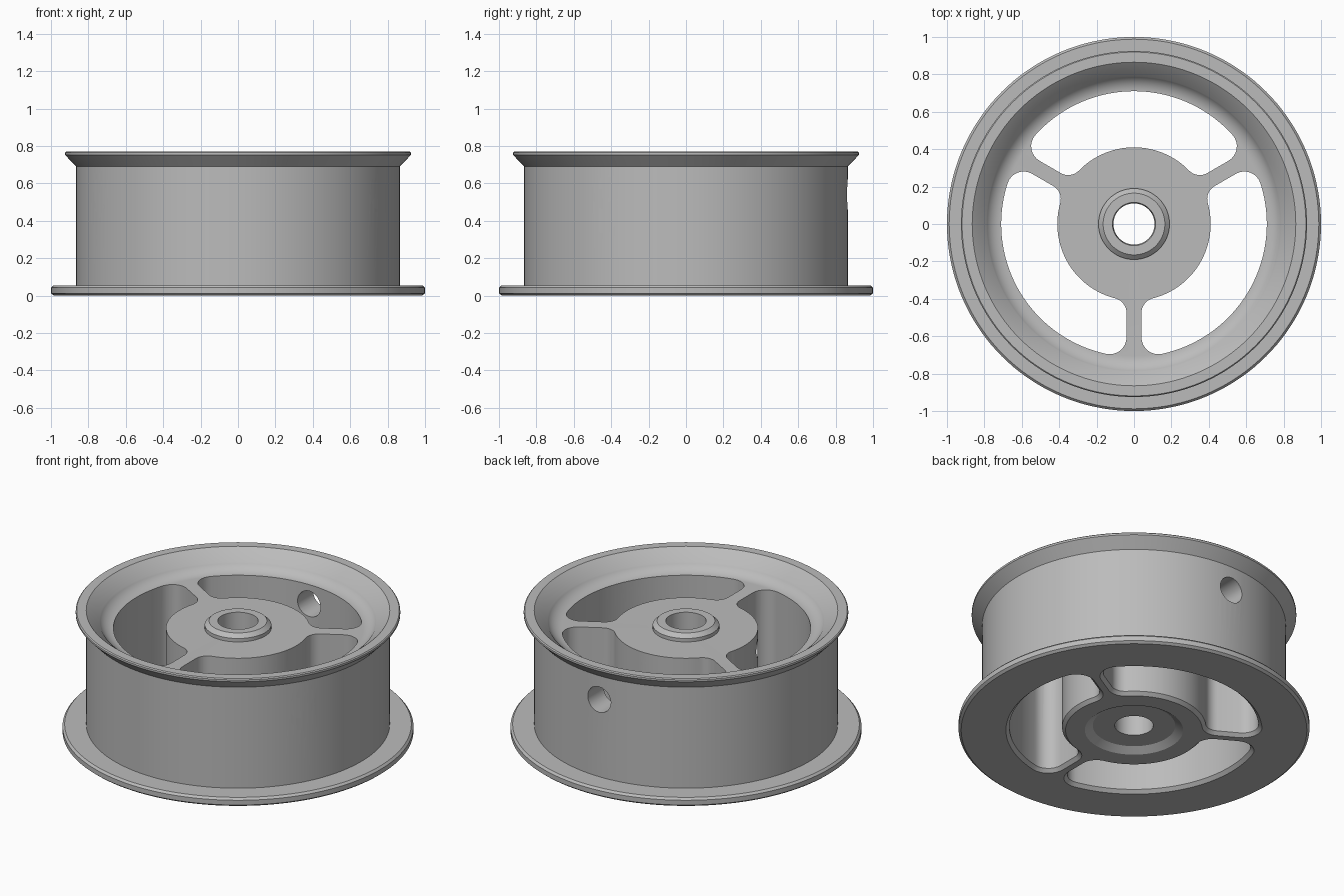
import bpy, bmesh
from math import sin, cos, pi, radians, sqrt, atan2
from mathutils import Matrix

cube = bpy.data.objects.get("Cube")
if cube:
    bpy.data.objects.remove(cube, do_unlink=True)

SEG = 144
HUB_R, RIM_R, SPOKE = 0.41, 0.71, 0.04    # window inner/outer radius, spoke half width

metal = bpy.data.materials.new("grey metal")
metal.use_nodes = True
metal.diffuse_color = (0.5, 0.5, 0.5, 1)
metal.node_tree.nodes["Principled BSDF"].inputs["Base Color"].default_value = (0.5, 0.5, 0.5, 1)


def make_object(name, bm):
    bmesh.ops.recalc_face_normals(bm, faces=bm.faces)
    mesh = bpy.data.meshes.new(name)
    bm.to_mesh(mesh)
    bm.free()
    mesh.materials.append(metal)
    obj = bpy.data.objects.new(name, mesh)
    bpy.context.collection.objects.link(obj)
    return obj


def bridge(bm, a, b):
    n = len(a)
    for i in range(n):
        bm.faces.new((a[i], a[(i + 1) % n], b[(i + 1) % n], b[i]))


def lathe(name, profile):
    """Revolve a closed (radius, height) outline around z."""
    bm = bmesh.new()
    rings = [[bm.verts.new((r * cos(2 * pi * i / SEG), r * sin(2 * pi * i / SEG), z))
              for i in range(SEG)] for r, z in profile]
    for k, ring in enumerate(rings):
        bridge(bm, ring, rings[(k + 1) % len(rings)])
    return make_object(name, bm)


def arc(cx, cy, r, a0, a1, n):
    return [(cx + r * cos(a0 + (a1 - a0) * i / n), cy + r * sin(a0 + (a1 - a0) * i / n))
            for i in range(n + 1)]


def window_outline(grow):
    """Rounded opening between two spokes, centred on +x."""
    half = []
    turn = radians(-60)                    # spoke direction on the clockwise side
    fi, fo = 0.08, 0.09                    # fillets at the hub and at the rim
    ci, co = SPOKE + fi, SPOKE + fo
    ui, uo = sqrt((HUB_R + fi) ** 2 - ci ** 2), sqrt((RIM_R - fo) ** 2 - co ** 2)
    ai, ao = atan2(ci, ui), atan2(co, uo)
    half += arc(0, 0, HUB_R - grow, -turn, ai, 24)
    half += arc(ui, ci, fi + grow, ai + pi, 1.5 * pi, 8)[1:]
    half += arc(uo, co, fo + grow, -pi / 2, ao, 8)
    half += arc(0, 0, RIM_R + grow, ao, -turn, 28)[1:]
    c, s = cos(turn), sin(turn)
    half = [(u * c - v * s, u * s + v * c) for u, v in half]
    return half + [(x, -y) for x, y in half[-2:0:-1]]


def window_cutter(angle):
    bm = bmesh.new()
    loops = []
    for z, grow in ((-0.01, 0.03), (0.02, 0), (0.9, 0)):   # chamfer at the underside
        loops.append([bm.verts.new((x, y, z)) for x, y in window_outline(grow)])
    bridge(bm, loops[0], loops[1])
    bridge(bm, loops[1], loops[2])
    bm.faces.new(loops[0])
    bm.faces.new(loops[2])
    bm.transform(Matrix.Rotation(angle, 4, 'Z'))
    return make_object("window_cutter", bm)


def hole_cutter(angle, radius, start, end, z):
    bm = bmesh.new()
    bmesh.ops.create_cone(bm, cap_ends=True, segments=40, radius1=radius, radius2=radius,
                          depth=end - start)
    bm.transform(Matrix.Rotation(angle, 4, 'Z') @ Matrix.Translation(((start + end) / 2, 0, z))
                 @ Matrix.Rotation(pi / 2, 4, 'Y'))
    return make_object("hole_cutter", bm)


# Wheel body outline: underside, flange, barrel, flared lip, dish, hub boss, bore
profile = [(0.11, 0.03), (0.235, 0.03), (0.28, 0),
           (0.985, 0), (1, 0.012), (1, 0.042), (0.988, 0.055),
           (0.865, 0.055), (0.865, 0.69), (0.925, 0.752), (0.925, 0.764), (0.919, 0.77),
           (0.865, 0.77)]
profile += arc(0.705, 0.76, 0.10, radians(-32), radians(-90), 10)
profile += [(0.19, 0.66), (0.19, 0.682), (0.165, 0.705), (0.115, 0.705)]
wheel = lathe("wheel", profile)

# Three spoke windows and the radial holes through barrel and hub
cutters = []
for deg in (-30, 90, 210):
    a = radians(deg)
    cutters += [window_cutter(a), hole_cutter(a, 0.08, 0.6, 1.1, 0.54),
                hole_cutter(a, 0.055, 0.05, 0.55, 0.55)]

bpy.context.view_layer.objects.active = wheel
wheel.select_set(True)
for cutter in cutters:
    mod = wheel.modifiers.new("cut", 'BOOLEAN')
    mod.operation = 'DIFFERENCE'
    mod.solver = 'EXACT'
    mod.object = cutter
    bpy.ops.object.modifier_apply(modifier=mod.name)
    bpy.data.objects.remove(cutter, do_unlink=True)

bpy.ops.object.shade_smooth_by_angle(angle=radians(30))
